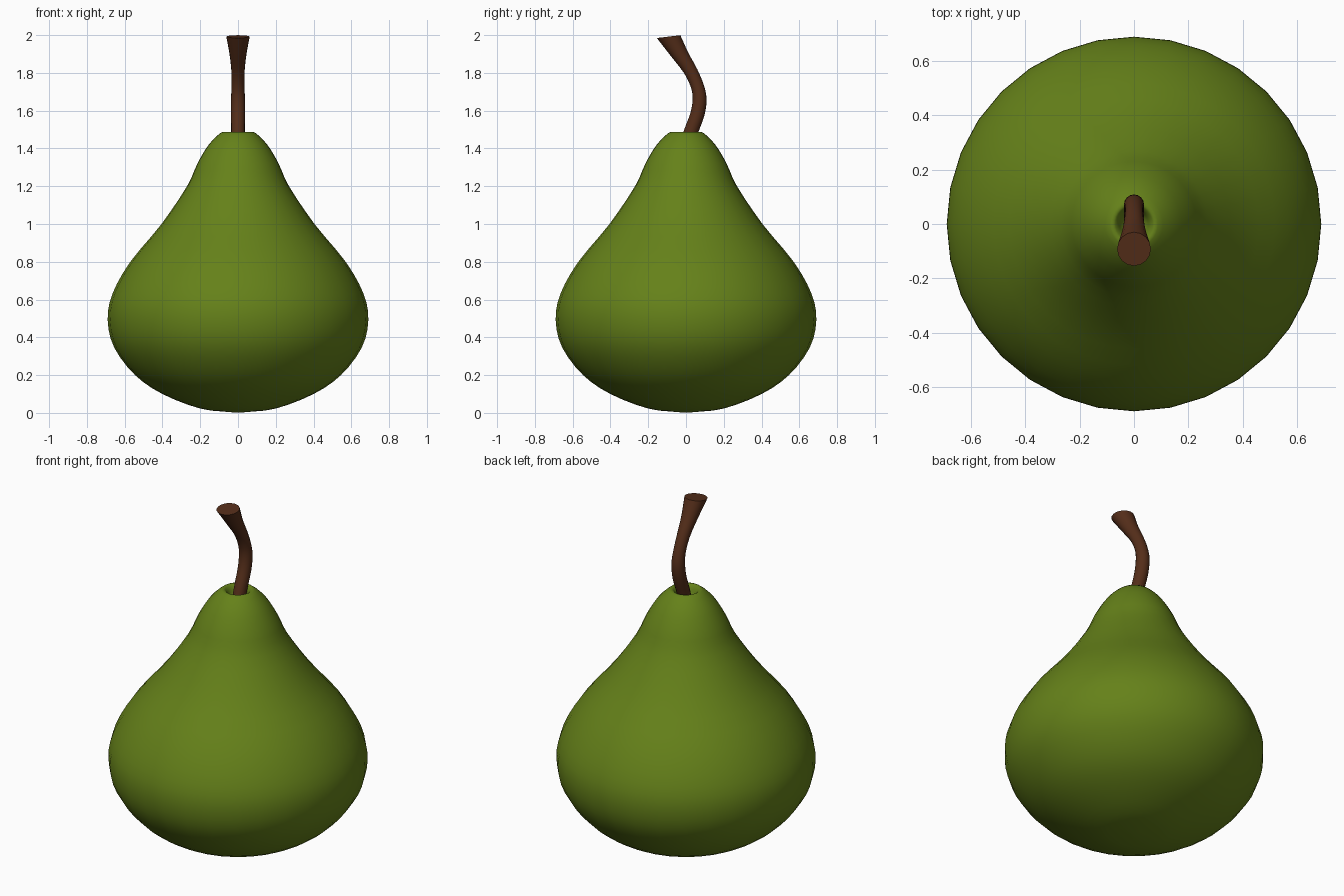
import bpy, bmesh, math
from mathutils import Vector

if "Cube" in bpy.data.objects:
    bpy.data.objects.remove(bpy.data.objects["Cube"])


def smooth_path(points, steps):
    """Catmull-Rom interpolation through a few control points."""
    pts = [Vector(p) for p in points]
    pts = [2 * pts[0] - pts[1]] + pts + [2 * pts[-1] - pts[-2]]
    out = []
    for a, b, c, d in zip(pts, pts[1:], pts[2:], pts[3:]):
        for i in range(steps):
            t = i / steps
            out.append(0.5 * (2 * b + (c - a) * t + (2 * a - 5 * b + 4 * c - d) * t * t
                              + (3 * b - a - 3 * c + d) * t ** 3))
    return out + [pts[-2]]


def loft(name, rings, sides, color):
    """Skin rings of (centre y, z, radius, tilt) and cap both ends."""
    bm = bmesh.new()
    loops = []
    for y, z, r, tilt in rings:
        loop = []
        for i in range(sides):
            a = 2 * math.pi * i / sides
            dy = r * math.sin(a)
            loop.append(bm.verts.new((r * math.cos(a), y + dy, z + tilt * dy)))
        loops.append(loop)
    for lo, hi in zip(loops, loops[1:]):
        for i in range(sides):
            j = (i + 1) % sides
            bm.faces.new((lo[i], lo[j], hi[j], hi[i]))
    bm.faces.new(loops[0][::-1])
    bm.faces.new(loops[-1])
    mesh = bpy.data.meshes.new(name)
    bm.to_mesh(mesh)
    bm.free()
    obj = bpy.data.objects.new(name, mesh)
    bpy.context.collection.objects.link(obj)
    mat = bpy.data.materials.new(name + "_color")
    mat.diffuse_color = color
    mat.use_nodes = True
    mat.node_tree.nodes["Principled BSDF"].inputs["Base Color"].default_value = mat.diffuse_color
    mesh.materials.append(mat)
    bpy.ops.object.select_all(action='DESELECT')
    obj.select_set(True)
    bpy.context.view_layer.objects.active = obj
    bpy.ops.object.shade_smooth_by_angle(angle=math.radians(50))
    return obj


# Fruit body: revolved profile (radius, z), ending in the dimple under the stem
profile = [(0.03, 0.003), (0.2, 0.023), (0.4, 0.1), (0.545, 0.2), (0.655, 0.345),
           (0.69, 0.49), (0.665, 0.63), (0.57, 0.8), (0.405, 1.0), (0.27, 1.2),
           (0.215, 1.32), (0.155, 1.42), (0.088, 1.485), (0.062, 1.475),
           (0.045, 1.44), (0.015, 1.41)]
loft("pear_body", [(0, p[1], p[0], 0) for p in smooth_path(profile, 3)],
     32, (0.13, 0.22, 0.01, 1))

# Stem: bent and flared, rings of (centre y, z, radius, tilt)
stem = [(0.0, 1.40, 0.036, -0.3), (0.027, 1.49, 0.036, -0.3), (0.06, 1.58, 0.037, -0.2),
        (0.072, 1.66, 0.037, 0.0), (0.06, 1.73, 0.034, 0.2), (0.024, 1.81, 0.035, 0.3),
        (-0.035, 1.9, 0.045, 0.25), (-0.092, 1.992, 0.062, 0.12)]
loft("stem", smooth_path(stem, 3), 16, (0.09, 0.027, 0.01, 1))
